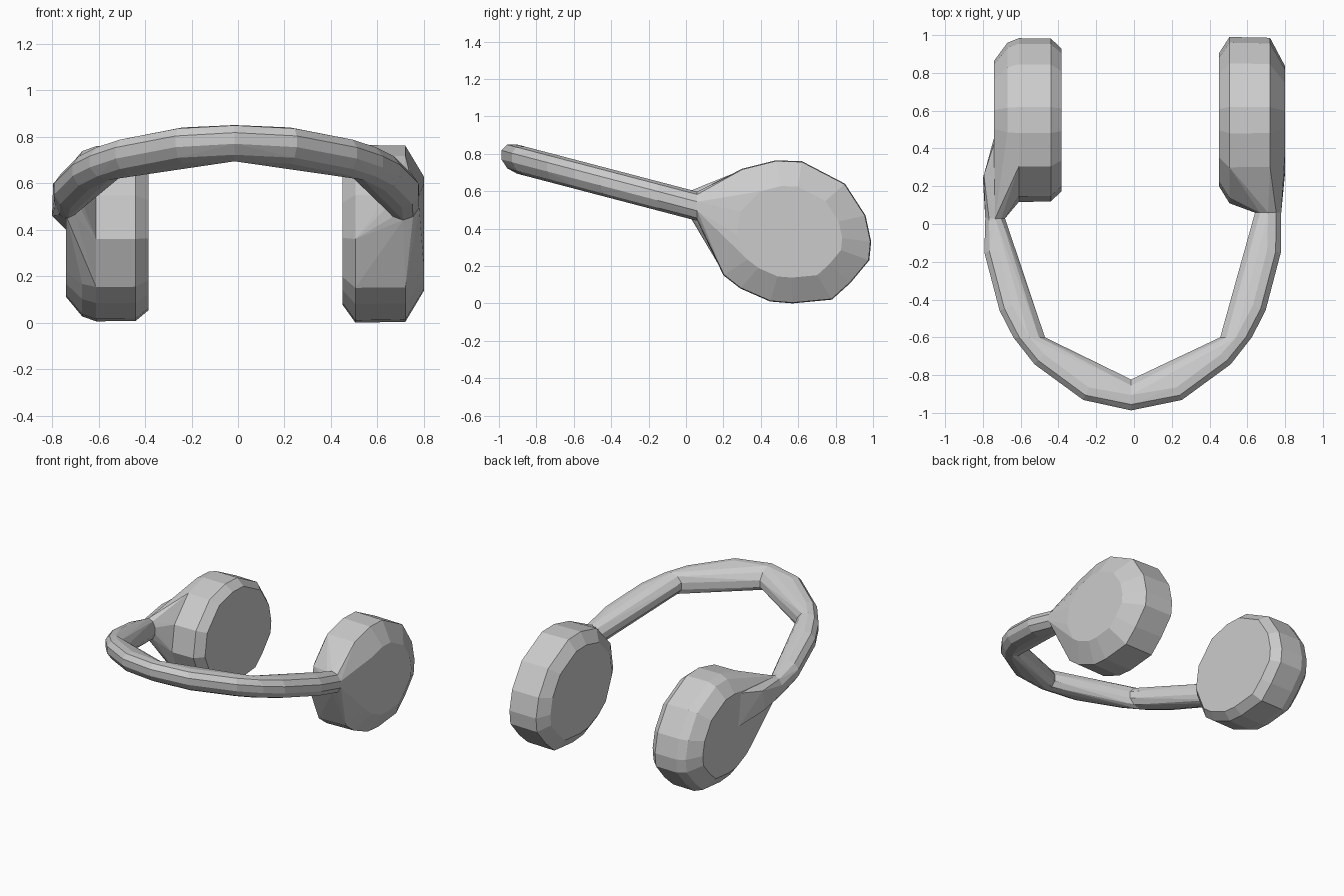
import bpy, bmesh
from math import cos, sin, pi

if "Cube" in bpy.data.objects:
    bpy.data.objects.remove(bpy.data.objects["Cube"])


def hull(name, points):
    """Faceted convex solid around a set of points."""
    mesh = bpy.data.meshes.new(name)
    bm = bmesh.new()
    verts = [bm.verts.new(p) for p in points]
    res = bmesh.ops.convex_hull(bm, input=verts)
    junk = {v for v in res["geom_interior"] + res["geom_unused"]
            if isinstance(v, bmesh.types.BMVert)}
    bmesh.ops.delete(bm, geom=list(junk), context='VERTS')
    bmesh.ops.dissolve_limit(bm, angle_limit=0.02, verts=bm.verts[:], edges=bm.edges[:])
    bmesh.ops.recalc_face_normals(bm, faces=bm.faces[:])
    bm.to_mesh(mesh)
    bm.free()
    obj = bpy.data.objects.new(name, mesh)
    bpy.context.collection.objects.link(obj)
    return obj


def band_z(y):
    """The headband lies in a plane tilted up toward the front."""
    return 0.535 - 0.262 * y


def ring(x, y, dx, dy, r=0.078, n=10):
    """Cross-section of the band; (dx, dy) is its sideways half width."""
    out = []
    for i in range(n):
        a = 2 * pi * i / n + pi / n
        px, py = x + dx * cos(a), y + dy * cos(a)
        out.append((px, py, band_z(py) + r * sin(a)))
    return out


# Side outline of an ear cup (y, z)
OUTLINE = [(0.11, 0.36), (0.20, 0.15), (0.29, 0.08), (0.45, 0.01), (0.57, 0.0),
           (0.78, 0.02), (0.88, 0.11), (0.98, 0.23), (0.99, 0.33), (0.96, 0.47),
           (0.85, 0.64), (0.62, 0.76), (0.48, 0.765), (0.30, 0.72), (0.14, 0.55)]


def cup(x, s):
    """Ear cup outline at x, scaled about the cup centre."""
    return [(x, 0.56 + (y - 0.56) * s, 0.383 + (z - 0.383) * s) for y, z in OUTLINE]


# Headband: two convex segments per side
joint_r = ring(0.71, 0.06, 0.073, 0)
joint_l = ring(-0.735, 0.03, 0.055, 0)
front = ring(-0.015, -0.905, 0, 0.086)
for side, label, joint in ((1, "right", joint_r), (-1, "left", joint_l)):
    off = 0 if side > 0 else -0.015

    def sring(x, y, dx, dy):
        return ring(side * x + off, y, side * dx, dy)

    corner = sring(0.54, -0.6, 0.088, 0)
    hull("headband_side_" + label,
         joint + sring(0.705, -0.14, 0.076, -0.012) + sring(0.63, -0.43, 0.07, -0.03) + corner)
    hull("headband_front_" + label,
         corner + sring(0.46, -0.69, 0.055, -0.055) + sring(0.225, -0.865, 0.03, -0.07) + front)

# Right ear cup, drawn out to meet the band
hull("ear_cup_right",
     cup(0.45, 0.8) + cup(0.505, 1.0) + cup(0.72, 0.99) + cup(0.80, 0.64) + joint_r)

# Left ear cup: inner pad, outer shell and band strut
hull("ear_pad_left", cup(-0.61, 0.985) + cup(-0.44, 0.98) + cup(-0.385, 0.86))
shell_joint = [(max(x, -0.74), y, z) for x, y, z in joint_l]
hull("ear_shell_left", cup(-0.61, 0.985) + cup(-0.67, 0.93) + cup(-0.74, 0.71) + shell_joint)
hull("band_strut_left", joint_l + [
    (-0.80, 0.24, 0.46), (-0.795, 0.26, 0.60),
    (-0.74, 0.46, 0.40), (-0.73, 0.46, 0.64), (-0.65, 0.46, 0.68)])
